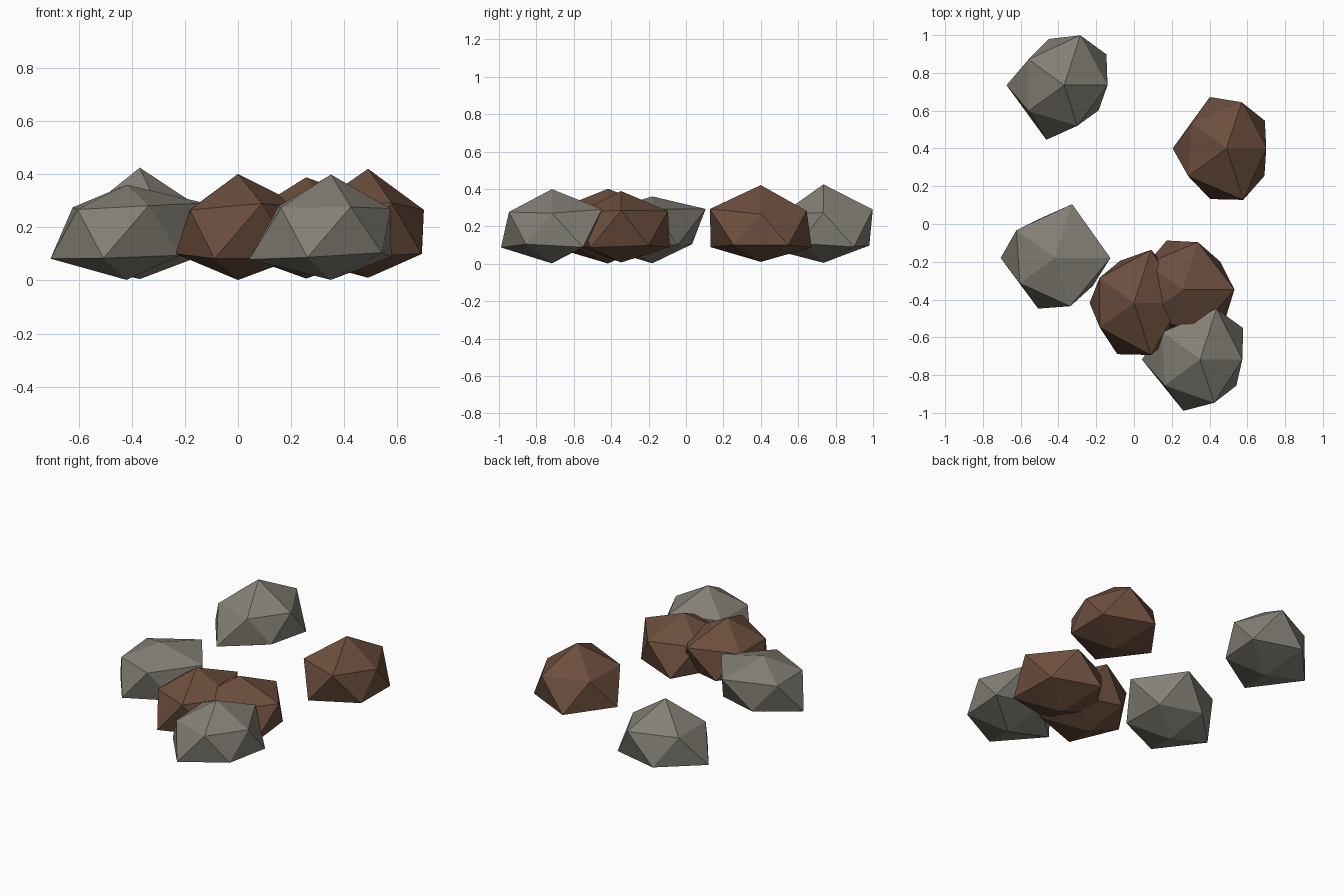
import bpy, bmesh, math

if "Cube" in bpy.data.objects:
    bpy.data.objects.remove(bpy.data.objects["Cube"])

FLAT = 0.72  # vertical squash of every rock


def material(name, rgb):
    m = bpy.data.materials.new(name)
    m.diffuse_color = (*rgb, 1)
    m.use_nodes = True
    m.node_tree.nodes["Principled BSDF"].inputs["Base Color"].default_value = m.diffuse_color
    return m


grey = material("grey_stone", (0.23, 0.215, 0.18))
brown = material("brown_stone", (0.152, 0.078, 0.048))


def rock(name, mat, centre, top, bottom, radii):
    """Lumpy 20-sided rock; radii run every 36 degrees round the side corners."""
    bm = bmesh.new()
    bmesh.ops.create_icosphere(bm, subdivisions=1, radius=1)
    for v in bm.verts:
        if abs(v.co.z) > 0.9:
            r = top if v.co.z > 0 else bottom
        else:
            r = radii[round(math.degrees(math.atan2(v.co.y, v.co.x)) / 36) % 10]
        v.co *= r
        v.co.z *= FLAT
    me = bpy.data.meshes.new(name)
    bm.to_mesh(me)
    bm.free()
    me.materials.append(mat)
    ob = bpy.data.objects.new(name, me)
    ob.location = centre
    bpy.context.collection.objects.link(ob)


# Grey rocks: back, front, left
rock("grey_rock_back", grey, (-0.37, 0.735, 0.19), 0.326, 0.257,
     (.257, .31, .31, .288, .26, .341, .26, .34, .253, .253))
rock("grey_rock_front", grey, (0.35, -0.717, 0.19), 0.29, 0.261,
     (.25, .315, .315, .245, .275, .345, .26, .32, .27, .265))
rock("grey_rock_left", grey, (-0.42, -0.18, 0.185), 0.243, 0.254,
     (.33, .26, .335, .25, .28, .32, .255, .315, .3, .28))

# Brown rocks: two overlapping in the middle, one at the right
rock("brown_rock_middle", brown, (0, -0.417, 0.185), 0.3, 0.255,
     (.28, .28, .33, .262, .252, .263, .25, .32, .325, .31))
rock("brown_rock_overlap", brown, (0.257, -0.347, 0.187), 0.28, 0.25,
     (.307, .278, .295, .305, .26, .28, .26, .28, .27, .31))
rock("brown_rock_right", brown, (0.49, 0.4, 0.19), 0.32, 0.25,
     (.235, .28, .288, .32, .255, .319, .28, .315, .32, .277))
